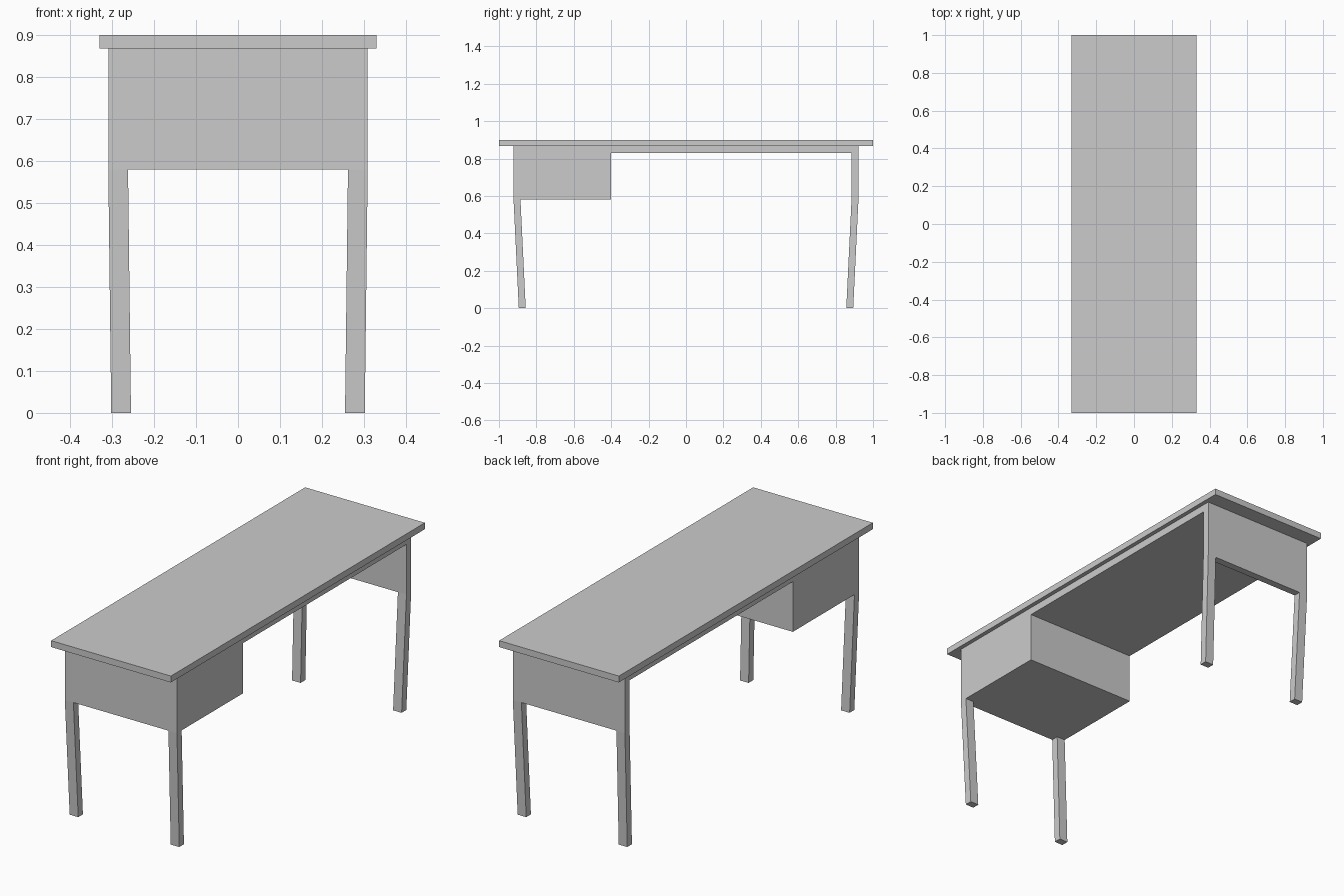
import bpy
import bmesh

if "Cube" in bpy.data.objects:
    bpy.data.objects.remove(bpy.data.objects["Cube"])


def make_object(name, bm):
    bmesh.ops.recalc_face_normals(bm, faces=bm.faces)
    mesh = bpy.data.meshes.new(name)
    bm.to_mesh(mesh)
    bm.free()
    obj = bpy.data.objects.new(name, mesh)
    bpy.context.collection.objects.link(obj)
    return obj


def extrude_profile(name, profile, half_width):
    # Side profile (y, z) extruded symmetrically along x
    bm = bmesh.new()
    face = bm.faces.new([bm.verts.new((-half_width, y, z)) for y, z in profile])
    result = bmesh.ops.extrude_face_region(bm, geom=[face])
    moved = [v for v in result["geom"] if isinstance(v, bmesh.types.BMVert)]
    bmesh.ops.translate(bm, verts=moved, vec=(2 * half_width, 0, 0))
    return make_object(name, bm)


def splayed_leg(name, sx, sy):
    # Straight-sided post leaning inward towards the floor
    bm = bmesh.new()
    bmesh.ops.create_cube(bm, size=1)
    for v in bm.verts:
        outer_x, outer_y, z = (0.309, 0.922, 0.58) if v.co.z > 0 else (0.302, 0.894, 0)
        x = outer_x if v.co.x > 0 else outer_x - 0.047
        y = outer_y if v.co.y > 0 else outer_y - 0.037
        v.co = (sx * x, sy * y, z)
    return make_object(name, bm)


# Overhanging table top
extrude_profile("table_top", [(-1, 0.868), (1, 0.868), (1, 0.9), (-1, 0.9)], 0.33)

# Drawer box, under-top rail and far end panel as one stepped body
extrude_profile("desk_body", [
    (-0.922, 0.868), (-0.922, 0.58), (-0.4, 0.58), (-0.4, 0.83),
    (0.885, 0.83), (0.885, 0.58), (0.922, 0.58), (0.922, 0.868),
], 0.309)

# Four legs
for sy, end in ((-1, "front"), (1, "back")):
    for sx, side in ((-1, "left"), (1, "right")):
        splayed_leg(f"{end}_{side}_leg", sx, sy)
